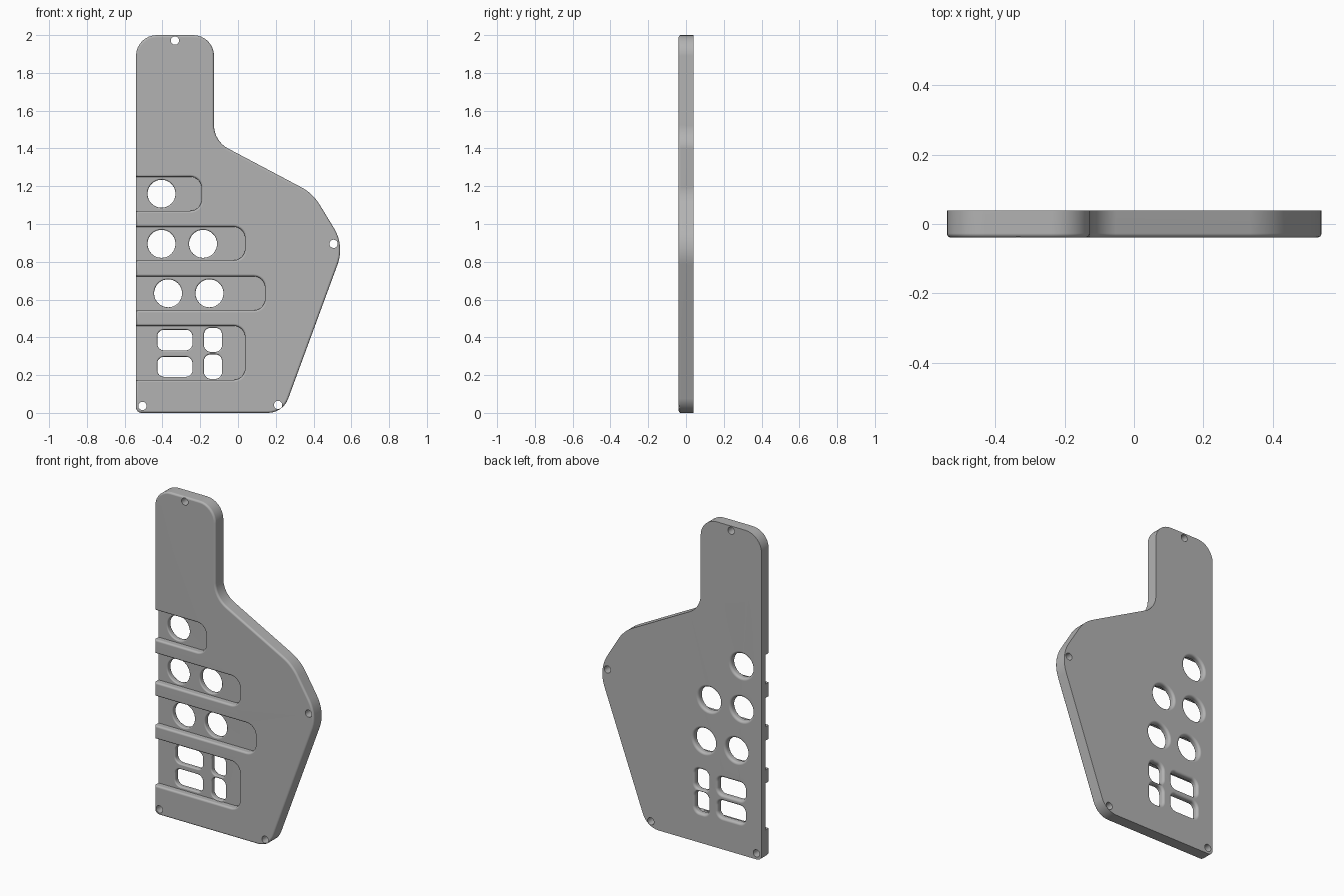
import bpy
import bmesh
from math import sin, cos, tan, pi, radians
from mathutils import Vector

if "Cube" in bpy.data.objects:
    bpy.data.objects.remove(bpy.data.objects["Cube"], do_unlink=True)

FRONT, FLOOR, BACK = -0.039, 0.0, 0.039

grey = bpy.data.materials.new("Plain grey")
grey.use_nodes = True
grey.diffuse_color = (0.45, 0.45, 0.45, 1)
grey.node_tree.nodes["Principled BSDF"].inputs["Base Color"].default_value = (0.45, 0.45, 0.45, 1)


def rounded(corners, steps=8):
    """Closed outline in x, z from (x, z, radius) corners, each replaced by an arc."""
    loop = []
    for i, (x, z, r) in enumerate(corners):
        p = Vector((x, z))
        a = (Vector(corners[i - 1][:2]) - p).normalized()
        b = (Vector(corners[(i + 1) % len(corners)][:2]) - p).normalized()
        half = a.angle(b) / 2
        centre = p + (a + b).normalized() * r / sin(half)
        start = p + a * r / tan(half) - centre
        end = p + b * r / tan(half) - centre
        sweep = start.angle_signed(end)
        for k in range(steps + 1):
            t = -sweep * k / steps
            loop.append(centre + Vector((start.x * cos(t) - start.y * sin(t),
                                         start.x * sin(t) + start.y * cos(t))))
    return loop


def box(x0, x1, z0, z1, r):
    return rounded([(x0, z0, r), (x1, z0, r), (x1, z1, r), (x0, z1, r)])


def circle(x, z, r, sides=48):
    return [Vector((x + r * cos(2 * pi * k / sides), z + r * sin(2 * pi * k / sides)))
            for k in range(sides)]


def grow(loop, d):
    """Move a counter-clockwise outline outwards by d."""
    out = []
    for i, p in enumerate(loop):
        e = (p - loop[i - 1]).normalized()
        f = (loop[(i + 1) % len(loop)] - p).normalized()
        n = Vector((e.y + f.y, -e.x - f.x)).normalized()
        out.append(p + n * d / max(n.dot(Vector((e.y, -e.x))), 0.5))
    return out


def fillet(y_lip, y_wall, size, steps=4):
    """Sections (y, growth) rounding a lip, from full growth down to none."""
    return [(y_wall + (y_lip - y_wall) * (1 - sin(a)), size * (1 - cos(a)))
            for a in [pi / 2 * k / steps for k in range(steps, -1, -1)]][::-1]


def loft(name, loop, sections):
    """Solid through the outline at each (y, growth) section."""
    bm = bmesh.new()
    rings = [[bm.verts.new((p.x, y, p.y)) for p in grow(loop, d)] for y, d in sections]
    for r, s in zip(rings, rings[1:]):
        for i in range(len(r)):
            bm.faces.new((r[i - 1], r[i], s[i], s[i - 1]))
    bm.faces.new(rings[0])
    bm.faces.new(rings[-1])
    bmesh.ops.recalc_face_normals(bm, faces=bm.faces)
    mesh = bpy.data.meshes.new(name)
    bm.to_mesh(mesh)
    bm.free()
    mesh.materials.append(grey)
    obj = bpy.data.objects.new(name, mesh)
    bpy.context.scene.collection.objects.link(obj)
    return obj


# Plate with a softened front edge
outline = rounded([(-0.54, 0, 0.03), (0.238, 0, 0.115), (0.564, 0.886, 0.22),
                   (0.396, 1.162, 0.25), (-0.127, 1.439, 0.14),
                   (-0.127, 2, 0.11), (-0.54, 2, 0.11)])
edge = 0.012
plate_sections = [(FRONT + edge * (1 - sin(a)), -edge * (1 - cos(a)))
                  for a in [pi / 2 * k / 4 for k in range(4, -1, -1)]]
plate = loft("wall_plate", outline, plate_sections + [(BACK, 0)])

# Recesses open at the plate's straight side
cutters = []
lip = [(FRONT + edge * (1 - cos(a)), edge * (1 - sin(a)))
       for a in [pi / 2 * k / 4 for k in range(5)]]
for x, z0, z1 in [(-0.193, 1.07, 1.25), (0.037, 0.808, 0.985),
                  (0.143, 0.543, 0.723), (0.037, 0.175, 0.461)]:
    cutters.append(loft("recess_cutter", box(-0.8, x, z0, z1, 0.06),
                        [(-0.08, edge)] + lip + [(FLOOR, 0)]))

# Round and rectangular openings with rounded lips on both sides
openings = [circle(x, z, 0.074) for x, z in
            [(-0.405, 1.16), (-0.405, 0.895), (-0.185, 0.895), (-0.37, 0.633), (-0.151, 0.633)]]
openings += [box(-0.427, -0.241, 0.331, 0.44, 0.035), box(-0.427, -0.241, 0.191, 0.297, 0.035),
             box(-0.18, -0.085, 0.323, 0.45, 0.035), box(-0.18, -0.085, 0.18, 0.31, 0.035)]
quarter = [pi / 2 * k / 4 for k in range(5)]
small, large = 0.008, 0.015
hole_sections = [(FLOOR - 0.02, small)]
hole_sections += [(FLOOR + small * (1 - cos(a)), small * (1 - sin(a))) for a in quarter]
hole_sections += [(BACK - large * (1 - sin(a)), large * (1 - cos(a))) for a in quarter]
hole_sections = [s for s in hole_sections if s[0] <= FLOOR + small or s[0] >= BACK - large]
# The back lip flares out towards the rear face
hole_sections[6:] = [(BACK - large + large * sin(a), large * (1 - cos(a))) for a in quarter]
hole_sections.append((BACK + 0.02, large))
for loop in openings:
    cutters.append(loft("opening_cutter", loop, hole_sections))

# Screw holes
for x, z in [(-0.334, 1.971), (0.506, 0.895), (-0.506, 0.037), (0.212, 0.042)]:
    cutters.append(loft("screw_cutter", circle(x, z, 0.022, 24), [(-0.08, 0), (0.08, 0)]))

# Cut everything, then drop the cutters
bpy.context.view_layer.objects.active = plate
plate.select_set(True)
for cutter in cutters:
    cutter.hide_render = True
    mod = plate.modifiers.new("Cut", 'BOOLEAN')
    mod.operation = 'DIFFERENCE'
    mod.solver = 'EXACT'
    mod.object = cutter
    bpy.ops.object.modifier_apply(modifier=mod.name)
    bpy.data.objects.remove(cutter, do_unlink=True)

bpy.ops.object.select_all(action='DESELECT')
plate.select_set(True)
bpy.ops.object.shade_smooth_by_angle(angle=radians(30))
normals = plate.modifiers.new("Clean shading", 'WEIGHTED_NORMAL')
normals.keep_sharp = True
